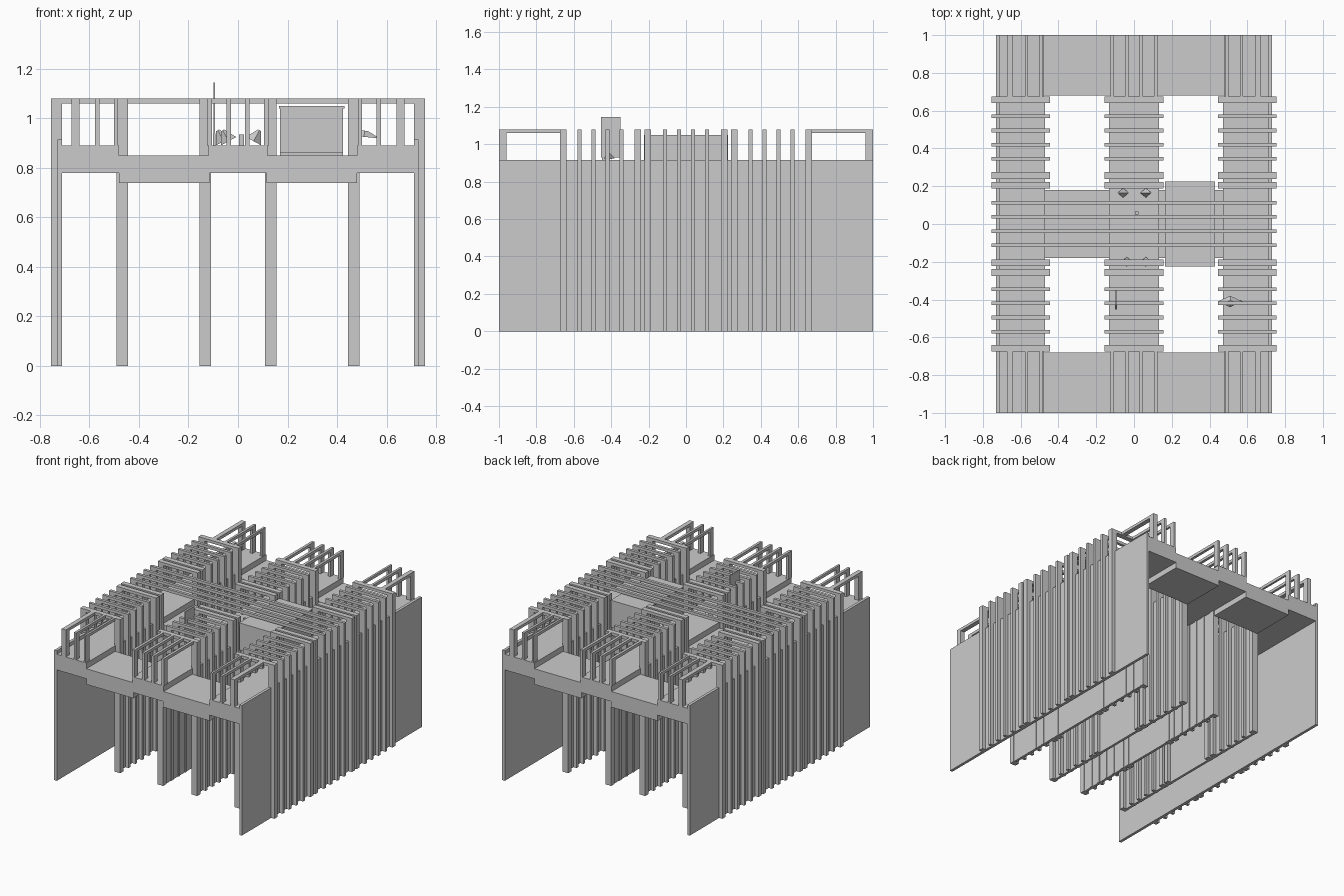
import bpy, bmesh
from mathutils import Matrix, Vector

old = bpy.data.objects.get("Cube")
if old:
    bpy.data.objects.remove(old)

# One plain grey for the whole model
grey = bpy.data.materials.new("concrete_grey")
grey.use_nodes = True
tone = (0.6, 0.6, 0.6, 1)
grey.diffuse_color = tone
grey.node_tree.nodes["Principled BSDF"].inputs["Base Color"].default_value = tone


def part(name, boxes):
    """One object from boxes given as (x0, x1, y0, y1, z0, z1)."""
    bm = bmesh.new()
    for x0, x1, y0, y1, z0, z1 in boxes:
        size = Matrix.Diagonal((x1 - x0, y1 - y0, z1 - z0, 1))
        place = Matrix.Translation(((x0 + x1) / 2, (y0 + y1) / 2, (z0 + z1) / 2))
        bmesh.ops.create_cube(bm, size=1, matrix=place @ size)
    return finish(name, bm)


def finish(name, bm):
    mesh = bpy.data.meshes.new(name)
    bm.to_mesh(mesh)
    bm.free()
    mesh.materials.append(grey)
    ob = bpy.data.objects.new(name, mesh)
    bpy.context.collection.objects.link(ob)
    return ob


def both(a, b):
    """A span and its mirror image."""
    return [(a, b), (-b, -a)]


TOP, BAR = 1.08, 0.02
strips = [(-0.755, -0.445), (-0.155, 0.155), (0.445, 0.755)]

# Raised walkways, running front to back
part("walkway_decks", [(a, b, -1, 1, 0.78, 0.89)
                       for a, b in [(-0.72, -0.48), (-0.12, 0.12), (0.48, 0.72)]])

# Lower decks bridging the walkways at both ends and in the middle
part("bridge_decks", [(a, b, c, d, 0.74, 0.85) for a, b in both(0.115, 0.48)
                      for c, d in both(0.68, 1) + [(-0.18, 0.18)]])

# Walls
part("outer_walls", [(a, b, -1, 1, 0, 0.915) for a, b in both(0.71, 0.73)])
part("inner_walls", [(a, b, -0.67, 0.67, 0, 0.89)
                     for a, b in both(0.47, 0.488) + both(0.115, 0.133)])


def portal(x0, x1, y, w):
    """Two full height legs with a bar across the top."""
    a, b, leg = y - w / 2, y + w / 2, 0.045
    return [(x0, x0 + leg, a, b, 0, TOP), (x1 - leg, x1, a, b, 0, TOP),
            (x0 + leg, x1 - leg, a, b, TOP - BAR, TOP)]


# Portal frames over each walkway
frames = [(0.657, 0.035), (0.257, 0.035), (0.205, 0.035)]
frames += [(0.345 + 0.075 * i, 0.02) for i in range(4)]
part("portal_frames", [box for x0, x1 in strips for y, w in frames
                       for s in (-1, 1) for box in portal(x0, x1, s * y, w)])

# Long frames spanning the full width over the middle
part("long_frames", [box for y in (-0.112, -0.038, 0.038, 0.112)
                     for box in portal(-0.755, 0.755, y, 0.02)])

# Longitudinal end frames
rails = both(0.64, 0.672) + both(0.56, 0.577) + both(0.485, 0.5)
rails += both(0.106, 0.125) + both(0.028, 0.047)
ends = []
for a, b in rails:
    for s in (-1, 1):
        p, q = sorted((s * 0.96, s))
        ends.append((a, b, p, q, 0.89, TOP))
        p, q = sorted((s * 0.64, s * 0.96))
        ends.append((a, b, p, q, TOP - BAR, TOP))
part("end_frames", ends)

# Cabin on the middle bridge
part("cabin", [(0.17, 0.425, -0.185, 0.185, 0.85, 1.04)])
part("cabin_faces", [(0.17, 0.425, a, b, 0.86, 1.05) for a, b in both(0.185, 0.225)])
part("cabin_roof", [(0.165, 0.43, -0.225, 0.225, 1.04, 1.05)])

# Thin upright sign and a small stool
part("upright_sign", [(-0.098, -0.092, -0.455, -0.35, 0.93, 1.145),
                      (-0.1, -0.09, -0.45, -0.43, 0.89, 0.94)])
part("stool", [(0.005, 0.025, 0.05, 0.065, 0.89, 0.935)])


def leaf(name, centre, tilt, size):
    """Small thin creased plate lying on a walkway."""
    bm = bmesh.new()
    bmesh.ops.create_cone(bm, cap_ends=True, segments=4, radius1=0.5, radius2=0.1,
                          depth=1, matrix=Matrix.Diagonal((*size, 1)))
    bmesh.ops.transform(bm, verts=bm.verts, matrix=Matrix.Rotation(tilt, 4, "Y"))
    finish(name, bm).location = Vector(centre)


# Loose small pieces
for i, (x, y) in enumerate([(-0.07, 0.165), (0.075, 0.165), (-0.05, -0.2), (0.075, -0.2)]):
    leaf(f"loose_piece_{i + 1}", (x, y, 0.93), 0.5 if x > 0 else -0.5, (0.07, 0.05, 0.05))
leaf("flat_piece", (0.51, -0.41, 0.938), 0.1, (0.13, 0.06, 0.025))
